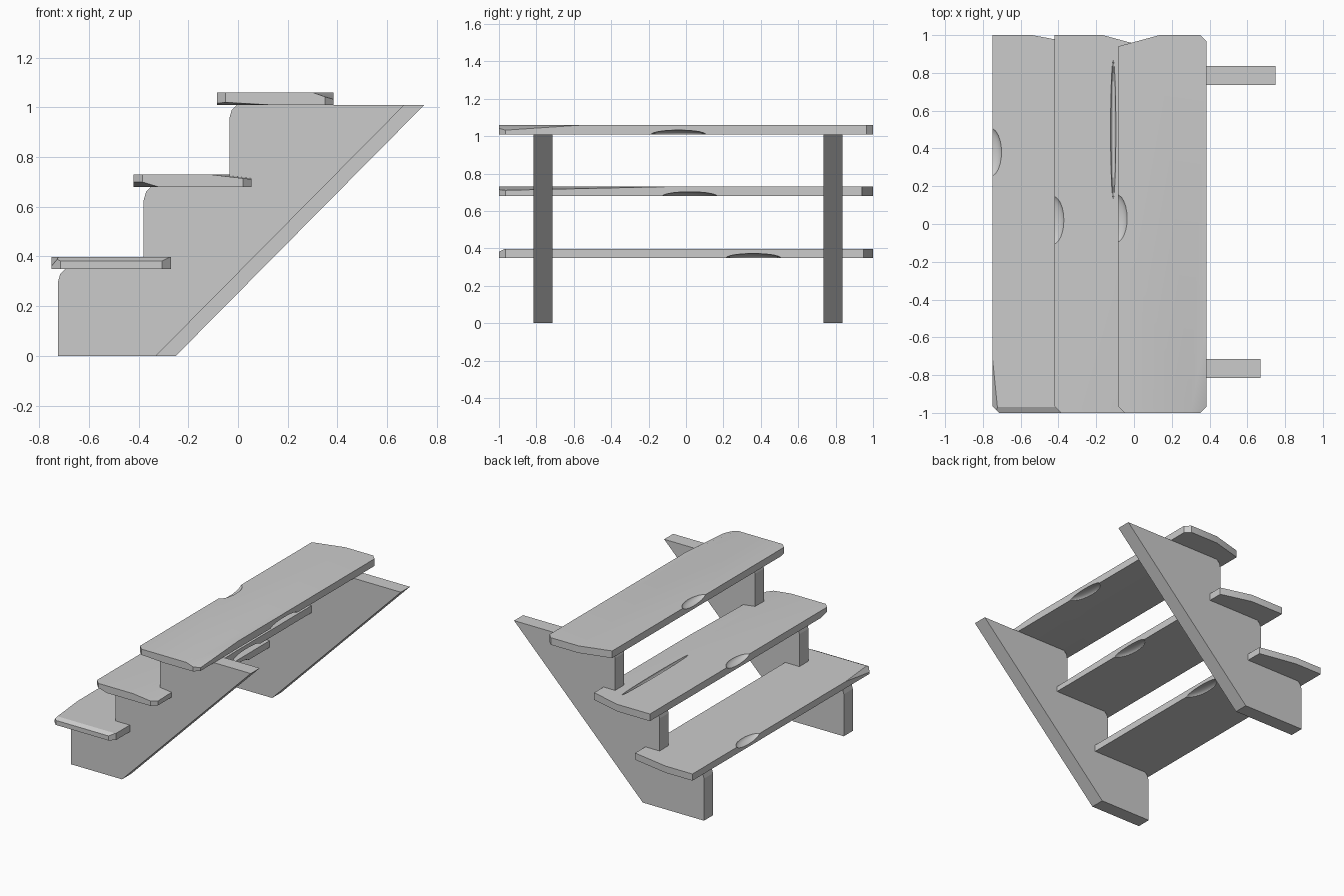
import bpy, bmesh
from mathutils import Vector

if "Cube" in bpy.data.objects:
    bpy.data.objects.remove(bpy.data.objects["Cube"])


def prism(name, pts, lo, hi, axis):
    """Extrude a closed 2D outline along y (x,z outline) or z (x,y outline)."""
    bm = bmesh.new()
    co = lambda p, d: (p[0], d, p[1]) if axis == 'Y' else (p[0], p[1], d)
    face = bm.faces.new([bm.verts.new(co(p, lo)) for p in pts])
    ext = bmesh.ops.extrude_face_region(bm, geom=[face])
    move = [v for v in ext['geom'] if isinstance(v, bmesh.types.BMVert)]
    bmesh.ops.translate(bm, verts=move, vec=Vector(co((0, 0), hi - lo)))
    bmesh.ops.recalc_face_normals(bm, faces=bm.faces)
    mesh = bpy.data.meshes.new(name)
    bm.to_mesh(mesh)
    bm.free()
    obj = bpy.data.objects.new(name, mesh)
    bpy.context.collection.objects.link(obj)
    return obj


def chip(obj, corner, lengths):
    """Slice a box corner off, at the given signed lengths along its x, y, z edges."""
    normal = Vector([1 / s for s in lengths])
    point = Vector(corner) + Vector((lengths[0], 0, 0))
    bm = bmesh.new()
    bm.from_mesh(obj.data)
    bmesh.ops.bisect_plane(bm, geom=bm.verts[:] + bm.edges[:] + bm.faces[:],
                           plane_co=point, plane_no=normal, dist=1e-5, clear_inner=True)
    bmesh.ops.holes_fill(bm, edges=[e for e in bm.edges if e.is_boundary], sides=0)
    bmesh.ops.recalc_face_normals(bm, faces=bm.faces)
    bm.to_mesh(obj.data)
    bm.free()


def scoop(obj, centre, radii):
    """Carve an ellipsoidal wear mark."""
    bpy.ops.mesh.primitive_uv_sphere_add(segments=24, ring_count=14, location=centre)
    cutter = bpy.context.object
    cutter.scale = radii
    cutter.hide_render = True
    mod = obj.modifiers.new("wear", 'BOOLEAN')
    mod.operation, mod.object, mod.solver = 'DIFFERENCE', cutter, 'EXACT'
    bpy.context.view_layer.objects.active = obj
    bpy.ops.object.modifier_apply(modifier=mod.name)
    bpy.data.objects.remove(cutter)


def stringer(name, y, shift):
    """Side board: sloped back, three steps with rounded shoulders."""
    pts = [(-0.33 + shift, 0), (0.67 + shift, 1.01)]
    for i in (2, 1, 0):
        x, z = -0.725 + 0.345 * i, 0.35 + 0.33 * i
        pts += [(x + 0.03, z), (x + 0.01, z - 0.02), (x, z - 0.055),
                (x, z - 0.33 if i else 0)]
    prism(name, pts, y - 0.05, y + 0.05, 'Y')


def tread(name, x0, x1, z0, z1, clip, wear_y, under_y):
    """Worn plank; clip = (signed x, y) size of the slice off the back end."""
    c = 0.035
    outline = [(x0, c - 1), (x0 + c, -1), (x1 - c, -1), (x1, c - 1),
               (x1, 1 - c), (x1 - c, 1), (x0, 1)]
    obj = prism(name, outline, z0, z1, 'Z')
    end_x = x1 if clip[0] < 0 else x0
    chip(obj, (end_x, 1, z1), (clip[0], clip[1], 1e6))
    scoop(obj, (x0 - 0.01, wear_y, z1 + 0.006), (0.06, 0.13, 0.035))
    scoop(obj, (x1 + 0.01, under_y, z0 - 0.002), (0.07, 0.15, 0.025))
    return obj


stringer("front_stringer", -0.765, 0)
stringer("back_stringer", 0.786, 0.08)

# Treads, each with its own chipped corners
lower = tread("lower_tread", -0.75, -0.27, 0.35, 0.397, (-0.27, -0.05), 0.38, 0.36)
chip(lower, (-0.75, -1, 0.397), (0.03, 0.3, -0.04))
chip(lower, (-0.75, -1, 0.397), (1e6, 0.03, -0.015))

middle = tread("middle_tread", -0.42, 0.055, 0.68, 0.73, (-0.22, -0.06), 0.02, 0.02)
chip(middle, (0.055, -1, 0.73), (-0.17, 0.9, -0.02))
chip(middle, (-0.42, -1, 0.68), (0.1, 0.1, 0.03))
scoop(middle, (-0.11, 0.5, 0.732), (0.014, 0.37, 0.025))  # long split in the top

upper = tread("upper_tread", -0.085, 0.385, 1.01, 1.06, (0.22, -0.06), 0.03, -0.04)
chip(upper, (0.385, -1, 1.06), (-0.085, 0.45, -0.03))
chip(upper, (-0.085, -1, 1.01), (0.21, 0.07, 0.012))

# Keep chipped edges crisp, scoops smooth
for obj in (lower, middle, upper):
    bpy.ops.object.select_all(action='DESELECT')
    obj.select_set(True)
    bpy.context.view_layer.objects.active = obj
    bpy.ops.object.shade_smooth_by_angle(angle=0.4)
